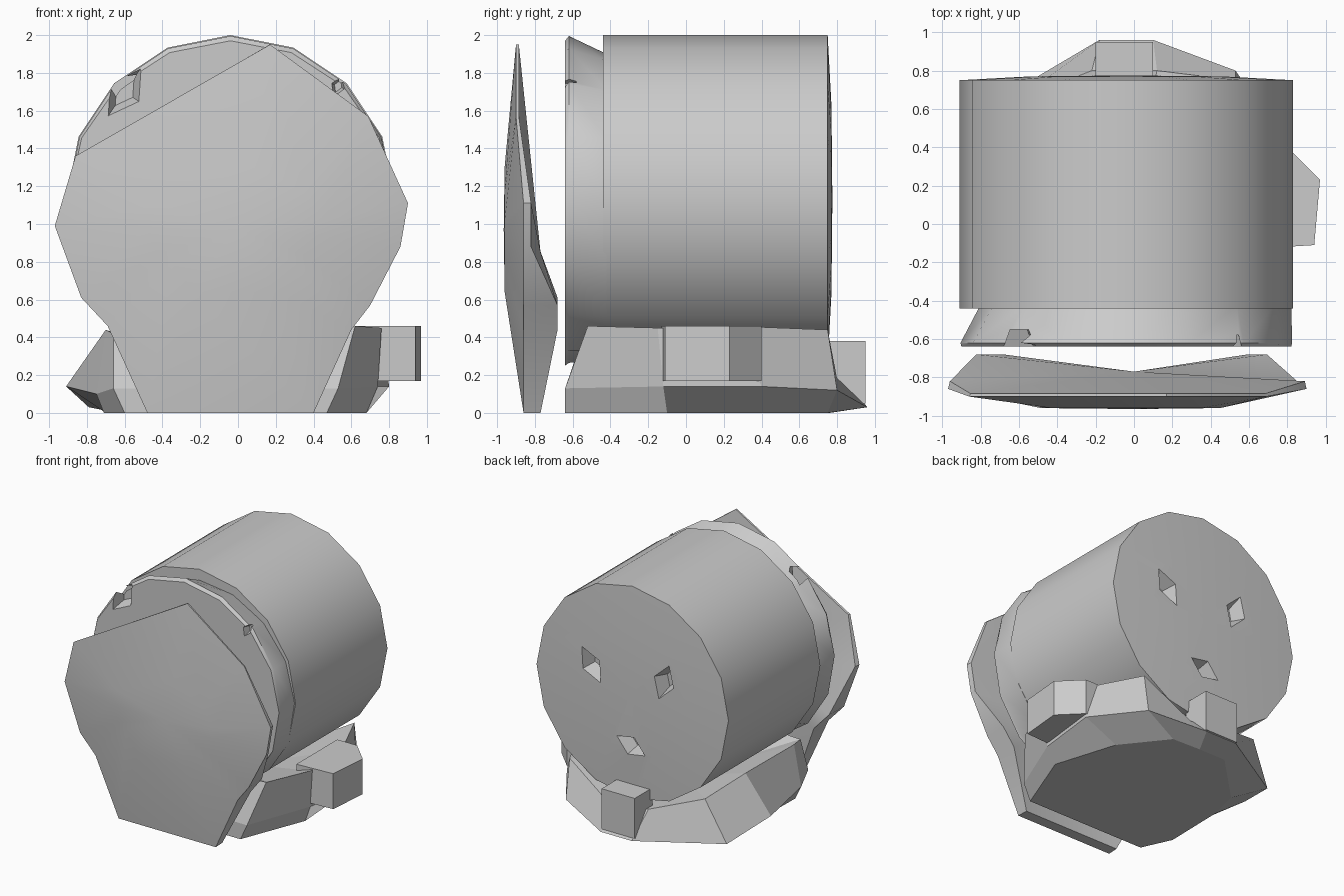
import bpy, bmesh
from math import sin, cos, pi, radians

old = bpy.data.objects.get("Cube")
if old:
    bpy.data.objects.remove(old, do_unlink=True)

stone = bpy.data.materials.new("stone_grey")
stone.use_nodes = True
grey = (0.6, 0.6, 0.6, 1)
stone.diffuse_color = grey
stone.node_tree.nodes["Principled BSDF"].inputs["Base Color"].default_value = grey


def loft(name, rings, start=None, end=None, smooth=True):
    """Bridge equal rings; close each end flat, or as a fan to a point."""
    bm = bmesh.new()
    loops = [[bm.verts.new(p) for p in ring] for ring in rings]
    count = len(rings[0])
    for a, b in zip(loops, loops[1:]):
        for i in range(count):
            j = (i + 1) % count
            bm.faces.new((a[i], a[j], b[j], b[i]))
    for loop, tip in ((loops[0], start), (loops[-1], end)):
        if tip is None:
            bm.faces.new(loop)
        else:
            point = bm.verts.new(tip)
            for i in range(count):
                bm.faces.new((loop[i], loop[(i + 1) % count], point))
    bmesh.ops.recalc_face_normals(bm, faces=bm.faces)
    mesh = bpy.data.meshes.new(name)
    bm.to_mesh(mesh)
    bm.free()
    mesh.materials.append(stone)
    obj = bpy.data.objects.new(name, mesh)
    bpy.context.collection.objects.link(obj)
    bpy.ops.object.select_all(action="DESELECT")
    obj.select_set(True)
    bpy.context.view_layer.objects.active = obj
    if smooth:
        bpy.ops.object.shade_smooth_by_angle(angle=radians(32))
    return obj


def circle(r, y, side_taper=0, top_taper=0, sides=16):
    """Ring facing y; the tapers vary its radius towards +x and the top."""
    ring = []
    for i in range(sides):
        a = 2 * pi * i / sides
        radius = r + side_taper * sin(a) + top_taper * cos(a)
        ring.append((-.04 + radius * sin(a), y, 1.13 + radius * cos(a)))
    return ring


def carve(target, x, y, z, size, tilt, deep):
    """Cut a tapered four-sided pit along y."""
    bpy.ops.mesh.primitive_cone_add(vertices=4, radius1=size, radius2=size * .4,
                                    depth=deep, location=(x, y, z))
    cutter = bpy.context.object
    cutter.rotation_euler = (radians(90 if y > 0 else -90), tilt, 0)
    cutter.scale = (.65, 1.1, 1)
    cutter.hide_render = True
    bpy.context.view_layer.objects.active = target
    mod = target.modifiers.new("pit", "BOOLEAN")
    mod.operation, mod.solver, mod.object = "DIFFERENCE", "EXACT", cutter
    bpy.ops.object.modifier_apply(modifier=mod.name)
    bpy.data.objects.remove(cutter, do_unlink=True)


# Lying drum with a slightly domed rear, and three pits in it
drum = loft("drum", [circle(.87, -.44), circle(.87, .75), circle(.5, .77)], end=(-.04, .775, 1.13))
for px, pz, ps, tilt in ((.32, 1.27, .19, .6), (-.34, 1.3, .19, -.3), (-.04, .7, .17, 1.2)):
    carve(drum, px, .76, pz, ps, tilt, .2)

# Front collar, pinched at the top and right, with two chipped corners
collar = loft("collar", [circle(.86, -.64, top_taper=-.02), circle(.865, -.62),
                         circle(.81, -.42, .05, -.04)])
carve(collar, -.6, -.64, 1.7, .2, .6, .18)
carve(collar, .53, -.64, 1.73, .08, .4, .12)

# Free-standing front plate
outline = [(-.97, .99), (-.83, .61), (-.69, .46), (-.48, 0), (.4, 0), (.6, .44),
           (.7, .57), (.86, .88), (.9, 1.11), (.69, 1.57), (.17, 1.95), (-.86, 1.36)]


def rear_depth(z):
    if z < .1:
        return -.77
    if z < .7:
        return -.68
    return -.82 if z < 1.2 else -.885


plate = loft("front_plate", [
    [(x * .5, -.96, .97 + (z - .97) * .34) for x, z in outline],
    [(x, -.86 if z < 1.2 else -.9, z) for x, z in outline],
    [(x * .99, rear_depth(z), z) for x, z in outline]],
    start=(0, -.965, .97), end=(0, -.77, .85))

# Faceted base: sole, flared skirt and cradle rim
sole = [(.47, -.64), (.68, -.1), (.52, .41), (.25, .75), (0, .76),
        (-.24, .76), (-.64, .36), (-.7, .1), (-.71, -.4), (-.6, -.64)]
skirt = [(.53, -.64, .13), (.74, -.12, .14), (.8, .4, .14), (.53, .8, .12), (.1, .96, .03),
         (-.18, .96, .03), (-.79, .6, .03), (-.91, .2, .14), (-.75, -.42, .1), (-.66, -.64, .13)]
rim = [(.62, -.52, .46), (.76, -.15, .45), (.76, .25, .46), (.53, .75, .44), (.12, .8, .18),
       (-.22, .8, .24), (-.62, .64, .37), (-.68, .2, .43), (-.7, -.4, .44), (-.66, -.54, .42)]
base = loft("base", [[(x, y, 0) for x, y in sole], skirt, rim], end=(-.04, .1, .2), smooth=False)

# Blocks standing out from the base
side_block = loft("side_block", [
    [(.62, -.13, z), (.94, -.11, z), (.97, .23, z), (.8, .4, z), (.62, .4, z)]
    for z in (.17, .46)], smooth=False)
rear_block = loft("rear_block", [
    [(-.2, .72, z), (.1, .72, z), (.1, .95, z), (-.2, .95, z)] for z in (.05, .38)], smooth=False)
